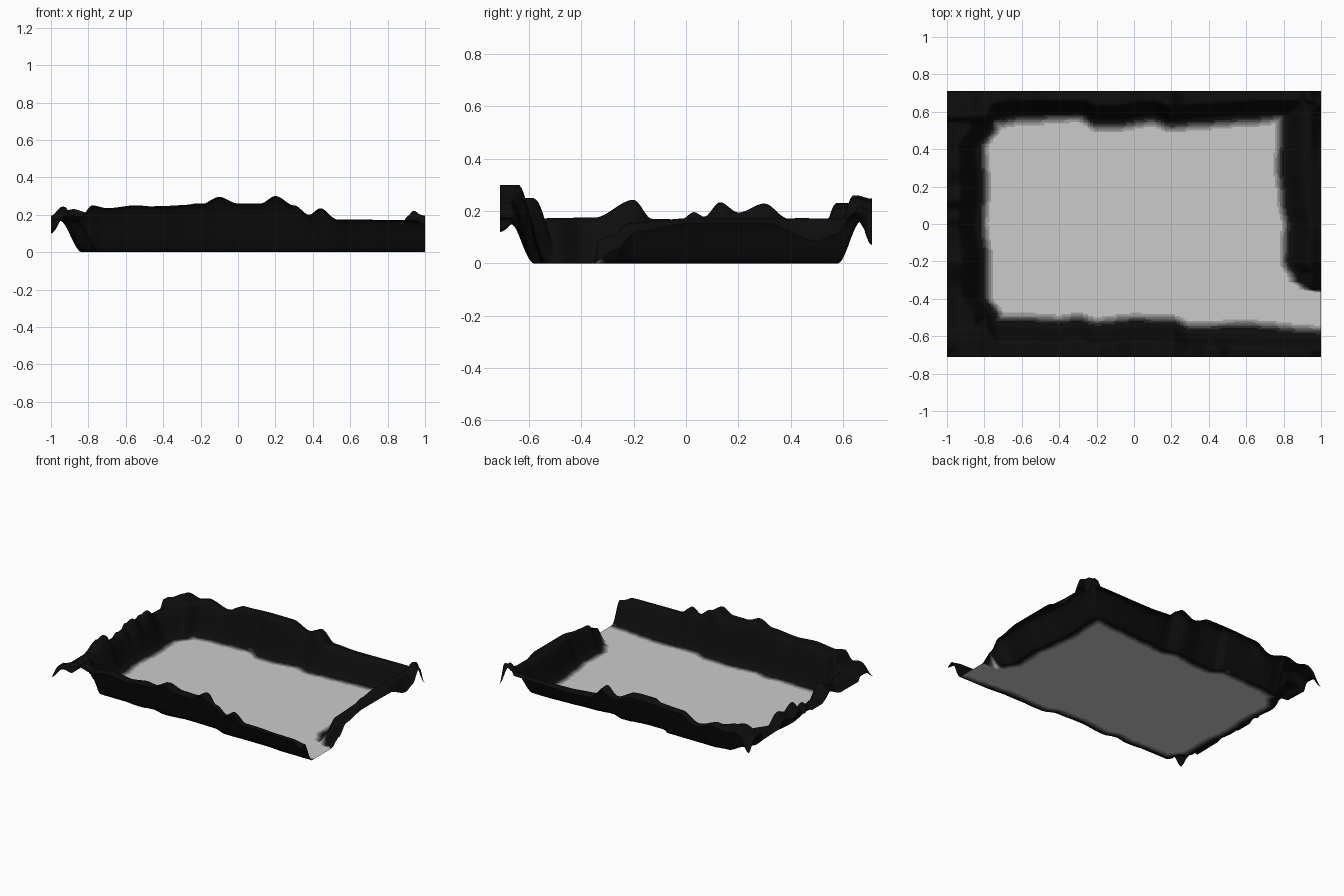
import bpy, bmesh, math

if "Cube" in bpy.data.objects:
    bpy.data.objects.remove(bpy.data.objects["Cube"])

HX, HY = 1.0, 0.71
NX, NY = 220, 156


def smooth(t):
    t = max(0.0, min(1.0, t))
    return t * t * (3 - 2 * t)


def curve(pts, t):
    """Eased interpolation through (position, value) points."""
    if t <= pts[0][0]:
        return pts[0][1]
    for (a, va), (b, vb) in zip(pts, pts[1:]):
        if t <= b:
            return va + (vb - va) * smooth((t - a) / (b - a))
    return pts[-1][1]


# Paint lines: where the dark cliff starts on each side
front_line = [(-.8, .44), (-.72, .5), (-.55, .5), (-.4, .51), (-.3, .495), (-.2, .52),
              (0, .5), (.2, .505), (.3, .54), (.6, .535), (1, .565)]
back_line = [(-.8, .45), (-.74, .53), (-.6, .55), (-.3, .565), (-.2, .515), (-.1, .515),
             (.1, .54), (.2, .51), (.35, .525), (.6, .54), (.8, .56)]
left_line = [(-.5, .71), (-.38, .78), (-.2, .775), (0, .8), (.2, .785), (.4, .8), (.52, .73)]
right_line = [(-.37, 1.06), (-.35, .93), (-.3, .85), (-.2, .8), (0, .81), (.1, .79),
              (.3, .77), (.55, .78)]

# Crest heights along each side
front_top = [(-1, .17), (-.9, .2), (-.84, .19), (-.78, .25), (-.7, .235), (-.55, .25),
             (-.4, .24), (-.2, .255), (-.1, .295), (0, .26), (.12, .26), (.2, .3),
             (.3, .25), (.38, .2), (.44, .235), (.53, .175), (1, .17)]
back_top = [(-1, .19), (-.88, .23), (-.8, .21), (-.72, .23), (-.57, .19), (-.44, .25),
            (-.2, .26), (-.05, .26), (.08, .21), (.18, .25), (.28, .17), (.45, .16),
            (.88, .165), (.95, .24), (1, .25)]
left_top = [(-.71, .17), (-.35, .175), (-.2, .243), (-.13, .17), (-.02, .17), (.03, .2),
            (.07, .18), (.13, .235), (.2, .195), (.3, .23), (.39, .175), (.55, .17), (.71, .2)]
right_top = [(-.37, .1), (-.2, .155), (0, .172), (.6, .172), (.71, .2)]

# Heights along the outer border of the right side
right_edge = [(-.36, 0), (-.27, .05), (-.19, .12), (0, .15), (.3, .15), (.5, .085),
              (.57, .11), (.66, .22), (.71, .2)]

CORNERS = [(-1, -1, .12), (1, -1, .13), (-1, 1, .1), (1, 1, .07)]


def terrain(x, y):
    """Height and darkness of the sheet at a point."""
    walls = [(-y, x, front_line, front_top, HY, 1.0, .10),
             (y, x, back_line, back_top, HY, .95, .09),
             (-x, y, left_line, left_top, HX, .8, .12),
             (x, y, right_line, right_top, HX, None, .10)]
    z, paint = 0.0, -1.0
    for out, along, line, top, border, keep, width in walls:
        start = curve(line, along)
        paint = max(paint, out - start)
        foot = min(start + .035, border - .13) if start < border - .08 else start
        h = curve(top, along) * smooth((out - foot) / width)
        edge = curve(right_edge, along) if keep is None else h * keep
        h += (min(edge, max(h, edge)) - h) * smooth((out - border + .06) / .06)
        z = max(z, h)
    for sx, sy, target in CORNERS:
        d = math.hypot(x - sx * HX, y - sy * HY)
        z += (target - z) * math.exp(-(d / .045) ** 2)
    return z, smooth((paint + .035) / .07)


# Terrain sheet: one grid raised into cliffs around a flat floor
bm = bmesh.new()
grid = [[bm.verts.new((x, y, terrain(x, y)[0]))
         for x in (-HX + 2 * HX * i / NX for i in range(NX + 1))]
        for y in (-HY + 2 * HY * j / NY for j in range(NY + 1))]
LEVELS = 7
for j in range(NY):
    for i in range(NX):
        f = bm.faces.new((grid[j][i], grid[j][i + 1], grid[j + 1][i + 1], grid[j + 1][i]))
        c = f.calc_center_median()
        f.material_index = round(terrain(c.x, c.y)[1] * (LEVELS - 1))
        f.smooth = True
mesh = bpy.data.meshes.new("walled_terrain")
bm.to_mesh(mesh)
bm.free()

# Floor-to-cliff shades
for k in range(LEVELS):
    mat = bpy.data.materials.new("ground_shade_%d" % k)
    v = .004 + .5 * (1 - k / (LEVELS - 1)) ** 1.8
    mat.diffuse_color = (v, v, v, 1)
    mat.use_nodes = True
    mat.node_tree.nodes["Principled BSDF"].inputs["Base Color"].default_value = mat.diffuse_color
    mesh.materials.append(mat)

obj = bpy.data.objects.new("walled_terrain", mesh)
bpy.context.collection.objects.link(obj)
